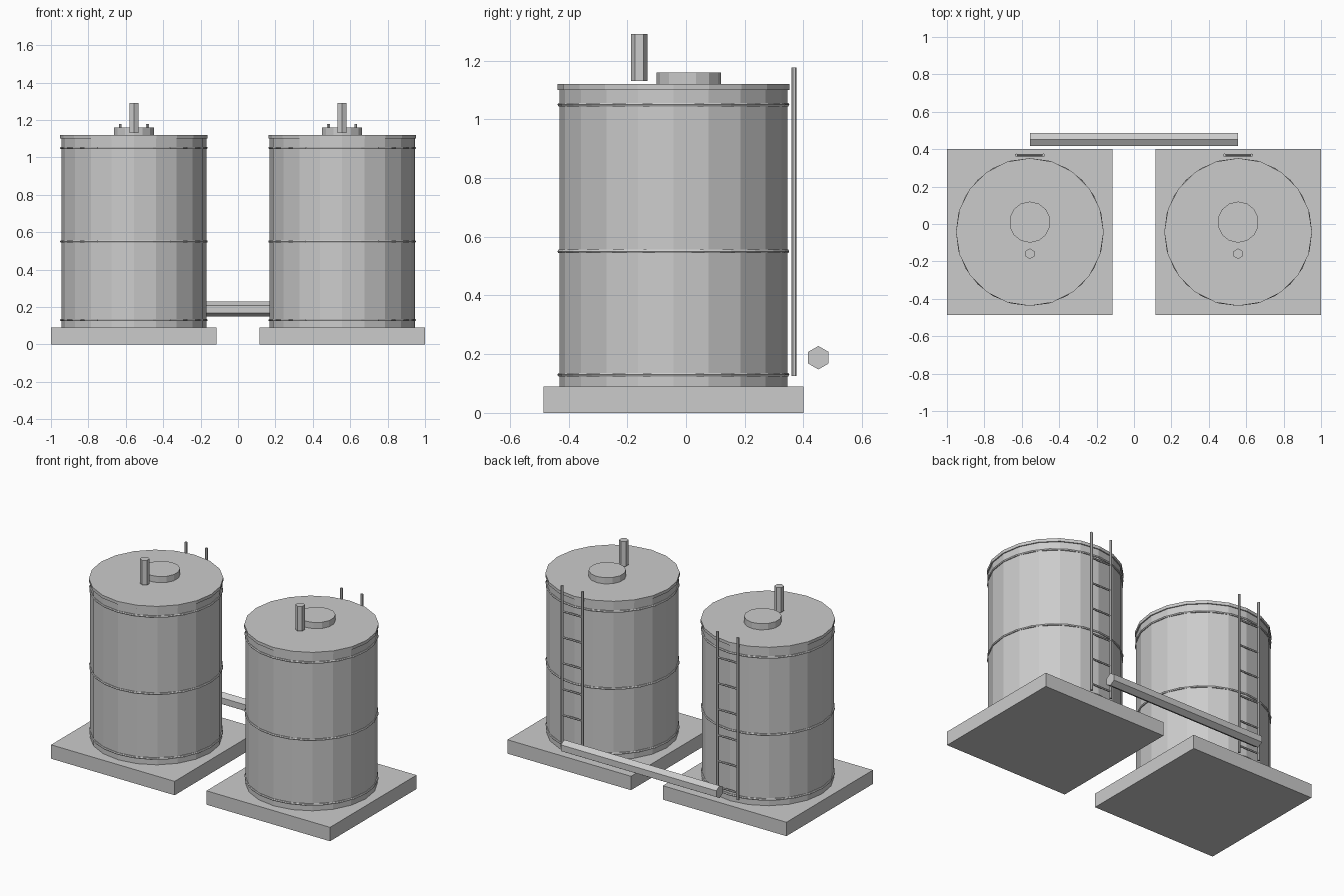
import bpy
from math import pi

if "Cube" in bpy.data.objects:
    bpy.data.objects.remove(bpy.data.objects["Cube"])

CY = -0.043   # tank centre in y


def cyl(name, sides, r, depth, loc, rot=(0, 0, 0)):
    bpy.ops.mesh.primitive_cylinder_add(vertices=sides, radius=r, depth=depth,
                                        location=loc, rotation=rot)
    bpy.context.object.name = name


def upright(name, sides, r, x, y, z0, z1):
    cyl(name, sides, r, z1 - z0, (x, y, (z0 + z1) / 2))


for side, x in (("left", -0.557), ("right", 0.557)):
    # square footing
    bpy.ops.mesh.primitive_cube_add(size=1, location=(x, CY, 0.045))
    base = bpy.context.object
    base.name = f"{side}_base"
    base.scale = (0.886, 0.886, 0.09)

    # tank shell and lid
    upright(f"{side}_tank", 20, 0.388, x, CY, 0.09, 1.10)
    upright(f"{side}_lid", 20, 0.395, x, CY, 1.10, 1.12)

    # hoops around the shell
    for i, z in enumerate((0.13, 0.55, 1.05)):
        bpy.ops.mesh.primitive_torus_add(major_radius=0.388, minor_radius=0.007,
                                         major_segments=24, minor_segments=6,
                                         location=(x, CY, z))
        bpy.context.object.name = f"{side}_hoop_{i}"

    # hatch and vent on the lid
    upright(f"{side}_hatch", 14, 0.11, x, 0.01, 1.12, 1.16)
    upright(f"{side}_vent", 6, 0.028, x, -0.159, 1.13, 1.29)

    # ladder at the back
    for i, dx in enumerate((-0.073, 0.073)):
        upright(f"{side}_ladder_rail_{i}", 6, 0.0085, x + dx, 0.368, 0.125, 1.177)
    for i in range(6):
        cyl(f"{side}_ladder_rung_{i}", 6, 0.006, 0.146,
            (x, 0.368, 0.17 + 0.168 * i), (0, pi / 2, 0))

# connecting pipe behind the tanks, corners at top and bottom
cyl("connecting_pipe", 6, 0.04, 1.114, (0, 0.451, 0.188), (pi / 2, 0, pi / 2))
